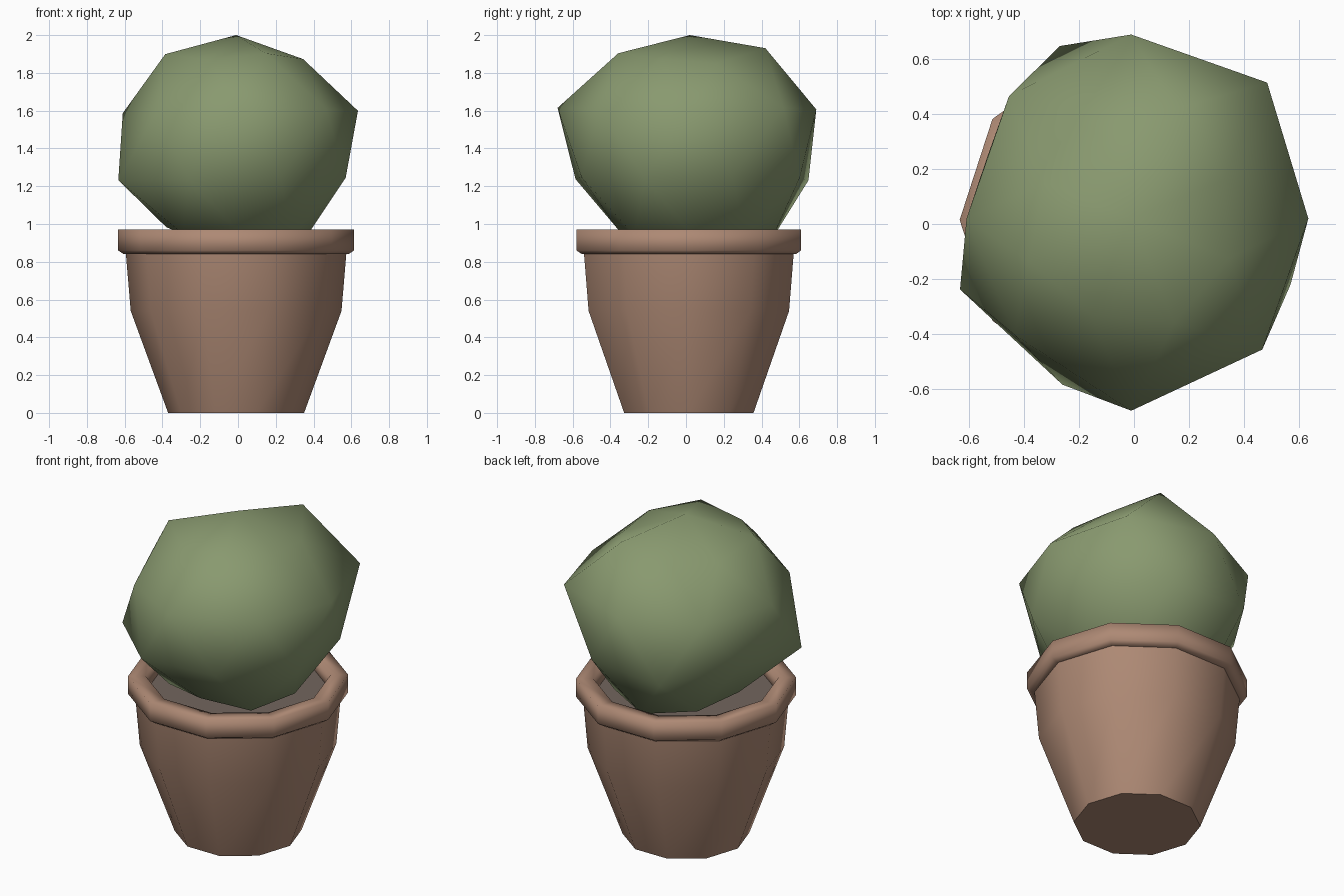
import bpy, bmesh
from math import cos, sin, radians, tau

if "Cube" in bpy.data.objects:
    bpy.data.objects.remove(bpy.data.objects["Cube"])

CX, CY = -0.01, 0.015


def finish(name, bm, color, angle=180):
    bmesh.ops.recalc_face_normals(bm, faces=bm.faces[:])
    mesh = bpy.data.meshes.new(name)
    bm.to_mesh(mesh)
    bm.free()
    obj = bpy.data.objects.new(name, mesh)
    bpy.context.collection.objects.link(obj)
    mat = bpy.data.materials.get(color[0]) or bpy.data.materials.new(color[0])
    mat.diffuse_color = (*color[1], 1)
    mat.use_nodes = True
    mat.node_tree.nodes["Principled BSDF"].inputs["Base Color"].default_value = mat.diffuse_color
    mesh.materials.append(mat)
    bpy.ops.object.select_all(action='DESELECT')
    obj.select_set(True)
    bpy.context.view_layer.objects.active = obj
    if angle < 180:
        bpy.ops.object.shade_smooth_by_angle(angle=radians(angle))
    else:
        bpy.ops.object.shade_smooth()
    return obj


def lathe(name, profile, color, sides=10, closed=False, cap=False, angle=180):
    """Turn an (r, z) profile into a faceted round part."""
    bm = bmesh.new()
    rings = [[bm.verts.new((CX + r * cos(tau * i / sides), CY + r * sin(tau * i / sides), z))
              for i in range(sides)] for r, z in profile]
    pairs = list(zip(rings, rings[1:])) + ([(rings[-1], rings[0])] if closed else [])
    for a, b in pairs:
        for i in range(sides):
            j = (i + 1) % sides
            bm.faces.new((a[i], a[j], b[j], b[i]))
    if cap:
        bm.faces.new(rings[0])
    return finish(name, bm, color, angle)


CLAY = ("clay", (0.42, 0.25, 0.175))
SOIL = ("soil", (0.17, 0.13, 0.11))
LEAF = ("leaf", (0.25, 0.32, 0.16))

# Pot: tapered ten-sided body, thick rim, soil disc
lathe("pot_body", [(0.36, 0), (0.558, 0.54), (0.585, 0.86)], CLAY, cap=True, angle=60)
lathe("pot_rim", [(0.595, 0.84), (0.625, 0.86), (0.625, 0.97), (0.525, 0.97), (0.51, 0.86)],
      CLAY, closed=True)
lathe("soil", [(0.515, 0.89)], SOIL, cap=True)

# Bush: irregular eight-sided ball, each ring turned half a step
# (height per unit radius, starting angle, radii)
BUSH_RINGS = [
    (1.18, 22.5, (0.365, 0.433, 0.34, 0.34, 0.406, 0.38, 0.41, 0.384)),
    (0.278, 0, (0.645, 0.70, 0.67, 0.63, 0.60, 0.60, 0.70, 0.675)),
    (-0.278, 22.5, (0.59, 0.63, 0.68, 0.57, 0.675, 0.655, 0.62, 0.628)),
    (-1.18, 0, (0.39, 0.41, 0.43, 0.40, 0.37, 0.40, 0.38, 0.41)),
]
bm = bmesh.new()
top = bm.verts.new((-0.01, 0.02, 2.0))
bottom = bm.verts.new((-0.01, 0.02, 0.83))
rings = []
for rise, start, radii in BUSH_RINGS:
    rings.append([bm.verts.new((-0.01 + r * cos(radians(start + 45 * i)),
                                0.02 + r * sin(radians(start + 45 * i)),
                                1.42 + rise * r)) for i, r in enumerate(radii)])
for i in range(8):
    j = (i + 1) % 8
    bm.faces.new((top, rings[0][i], rings[0][j]))
    bm.faces.new((bottom, rings[3][j], rings[3][i]))
    for k in range(3):
        # "late" is the ring offset by half a step
        late, early = (rings[k], rings[k + 1]) if k % 2 == 0 else (rings[k + 1], rings[k])
        bm.faces.new((early[i], early[j], late[i]))
        bm.faces.new((late[i], early[j], late[j]))
finish("bush", bm, LEAF)
